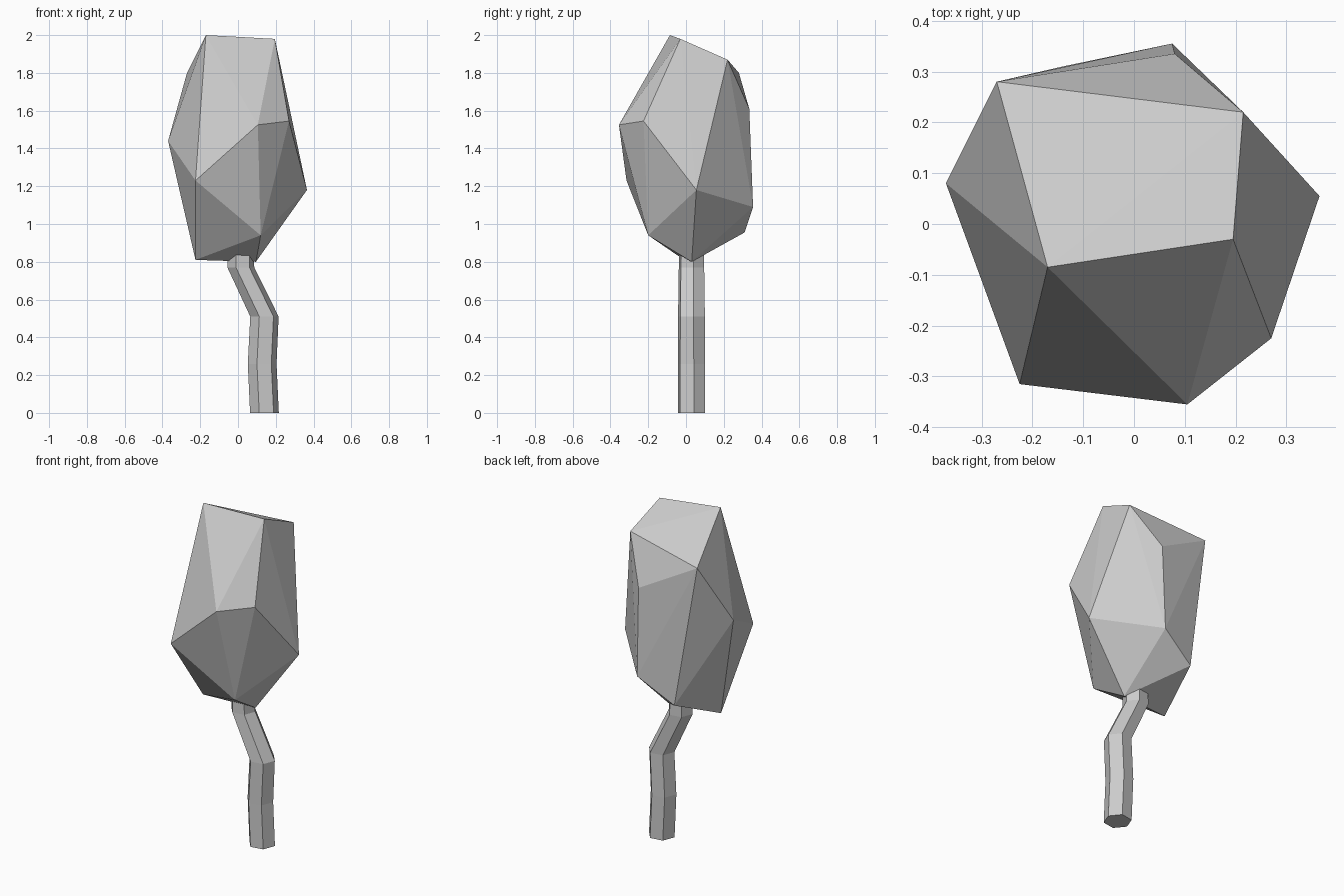
import bpy, bmesh, math

if "Cube" in bpy.data.objects:
    bpy.data.objects.remove(bpy.data.objects["Cube"])


def finish(name, bm):
    bmesh.ops.recalc_face_normals(bm, faces=bm.faces)
    mesh = bpy.data.meshes.new(name)
    bm.to_mesh(mesh)
    bm.free()
    obj = bpy.data.objects.new(name, mesh)
    bpy.context.collection.objects.link(obj)
    return obj


# Crown: faceted hull, corners from top to bottom
crown_points = [
    (-0.17, -0.085, 2.0), (0.195, -0.03, 1.98), (0.215, 0.22, 1.87), (-0.27, 0.28, 1.80),
    (0.08, 0.335, 1.61), (0.27, -0.225, 1.545), (0.105, -0.355, 1.525), (-0.37, 0.08, 1.44),
    (-0.225, -0.315, 1.23), (0.365, 0.055, 1.18), (0.075, 0.355, 1.09), (-0.14, 0.31, 0.955),
    (0.12, -0.20, 0.94), (-0.225, -0.01, 0.81), (0.095, 0.03, 0.80),
]
bm = bmesh.new()
for p in crown_points:
    bm.verts.new(p)
bmesh.ops.convex_hull(bm, input=bm.verts)
finish("crown", bm)

# Trunk: bent six-sided tube, (centre x, z, radius) per ring
SIDES = 6
trunk_path = [(0.14, 0.0, 0.077), (0.128, 0.26, 0.077), (0.14, 0.51, 0.076),
              (0.015, 0.77, 0.072), (0.015, 0.90, 0.07)]
bm = bmesh.new()
rings = []
for cx, z, r in trunk_path:
    angles = [math.radians(9) + math.tau * i / SIDES for i in range(SIDES)]
    rings.append([bm.verts.new((cx + r * math.cos(a), 0.029 + r * math.sin(a), z)) for a in angles])
for low, high in zip(rings, rings[1:]):
    for i in range(SIDES):
        j = (i + 1) % SIDES
        bm.faces.new((low[i], low[j], high[j], high[i]))
bm.faces.new(rings[0])
bm.faces.new(rings[-1])
finish("trunk", bm)
